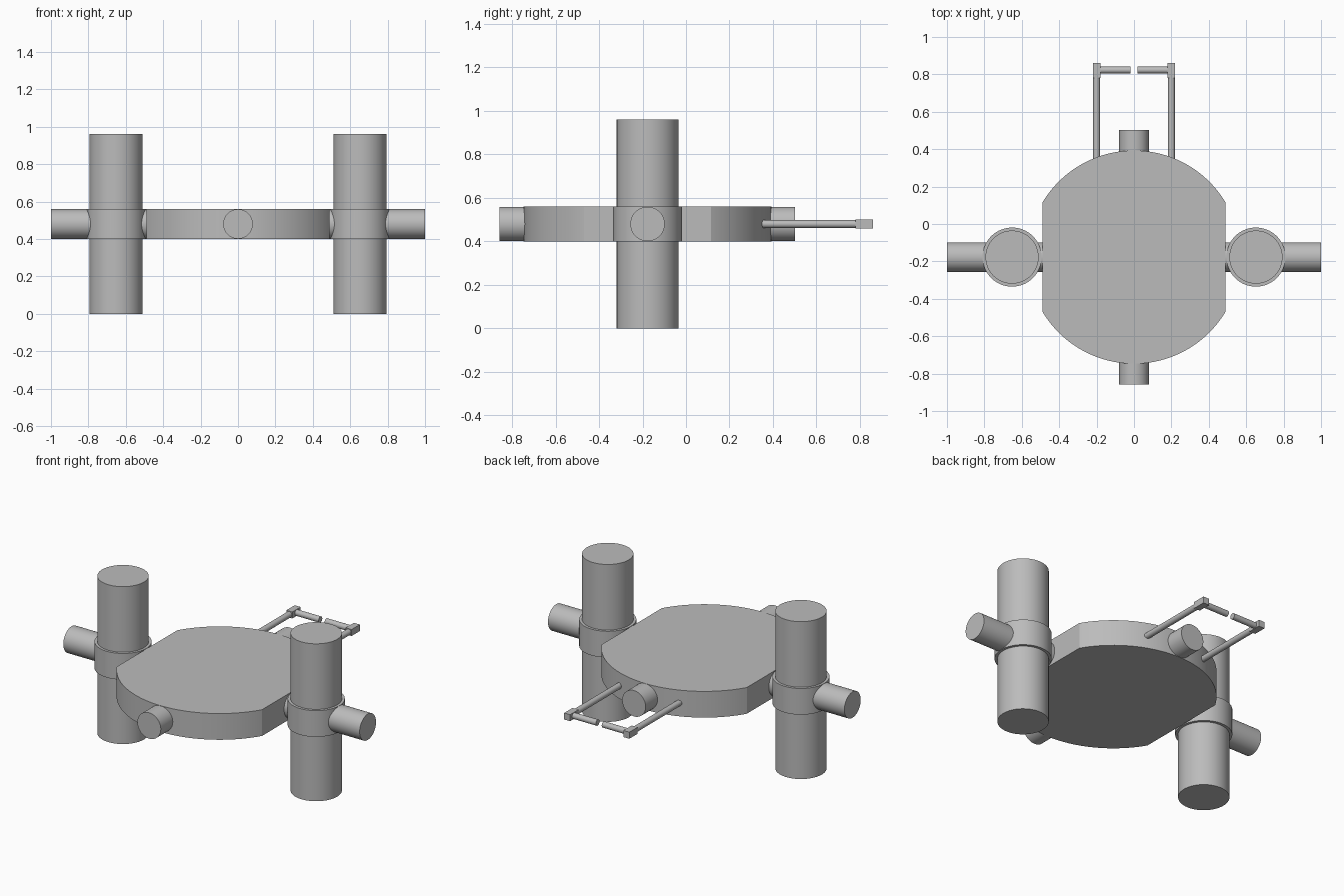
import bpy
import bmesh
import math
from mathutils import Vector

cube = bpy.data.objects.get("Cube")
if cube:
    bpy.data.objects.remove(cube)

GREY = (0.5, 0.5, 0.5, 1.0)
mat = bpy.data.materials.new("plain grey")
mat.use_nodes = True
mat.diffuse_color = GREY
mat.node_tree.nodes["Principled BSDF"].inputs["Base Color"].default_value = GREY

CY = -0.177   # centre of the hub in y
MID = 0.48    # height of the hub's middle plane
HUB_R, HUB_FLAT, HUB_H = 0.57, 0.49, 0.16


def finish(obj):
    obj.data.materials.append(mat)
    bpy.ops.object.select_all(action="DESELECT")
    obj.select_set(True)
    bpy.context.view_layer.objects.active = obj
    bpy.ops.object.shade_smooth_by_angle(angle=math.radians(20))
    return obj


def rod(name, start, end, radius, sides=64):
    """Cylinder between two points."""
    a, b = Vector(start), Vector(end)
    bpy.ops.mesh.primitive_cylinder_add(
        vertices=sides, radius=radius, depth=(b - a).length, location=(a + b) / 2,
        rotation=(b - a).to_track_quat("Z", "Y").to_euler())
    obj = bpy.context.object
    obj.name = name
    return finish(obj)


def block(name, centre, size):
    bpy.ops.mesh.primitive_cube_add(size=1, location=centre)
    obj = bpy.context.object
    obj.name = name
    obj.scale = size
    return finish(obj)


# Flat round hub, cut straight on both sides
bm = bmesh.new()
bmesh.ops.create_cone(bm, cap_ends=True, segments=128, radius1=HUB_R,
                      radius2=HUB_R, depth=HUB_H)
for s in (-1, 1):
    cut = bmesh.ops.bisect_plane(bm, geom=bm.verts[:] + bm.edges[:] + bm.faces[:],
                                 plane_co=(s * HUB_FLAT, 0, 0), plane_no=(s, 0, 0),
                                 clear_outer=True)
    edges = [e for e in cut["geom_cut"] if isinstance(e, bmesh.types.BMEdge)]
    bmesh.ops.holes_fill(bm, edges=edges)
bmesh.ops.recalc_face_normals(bm, faces=bm.faces[:])
mesh = bpy.data.meshes.new("hub")
bm.to_mesh(mesh)
bm.free()
hub = bpy.data.objects.new("hub", mesh)
hub.location = (0, CY, MID)
bpy.context.collection.objects.link(hub)
finish(hub)

# Docking stubs at the front and back of the hub
rod("front_stub", (0, -0.6, MID), (0, -0.857, MID), 0.079)
rod("back_stub", (0, 0.25, MID), (0, 0.502, MID), 0.079)

for side, s in (("left", 1), ("right", -1)):
    # Upright tank with its collar and the arm that runs through it
    x = s * 0.652
    rod(side + "_tank", (x, CY, 0), (x, CY, 0.96), 0.142)
    rod(side + "_collar", (x, CY, MID - HUB_H / 2), (x, CY, MID + HUB_H / 2), 0.158)
    rod(side + "_arm", (s * 0.45, CY, MID), (s, CY, MID), 0.079)

    # Rear gripper: long rod, corner block and inward finger
    x = s * 0.2
    rod(side + "_gripper_rod", (x, 0.33, MID), (x, 0.8, MID), 0.018, 32)
    block(side + "_gripper_corner", (x, 0.82, MID), (0.04, 0.08, 0.04))
    rod(side + "_gripper_finger", (x, 0.823, MID), (s * 0.02, 0.823, MID), 0.018, 32)
